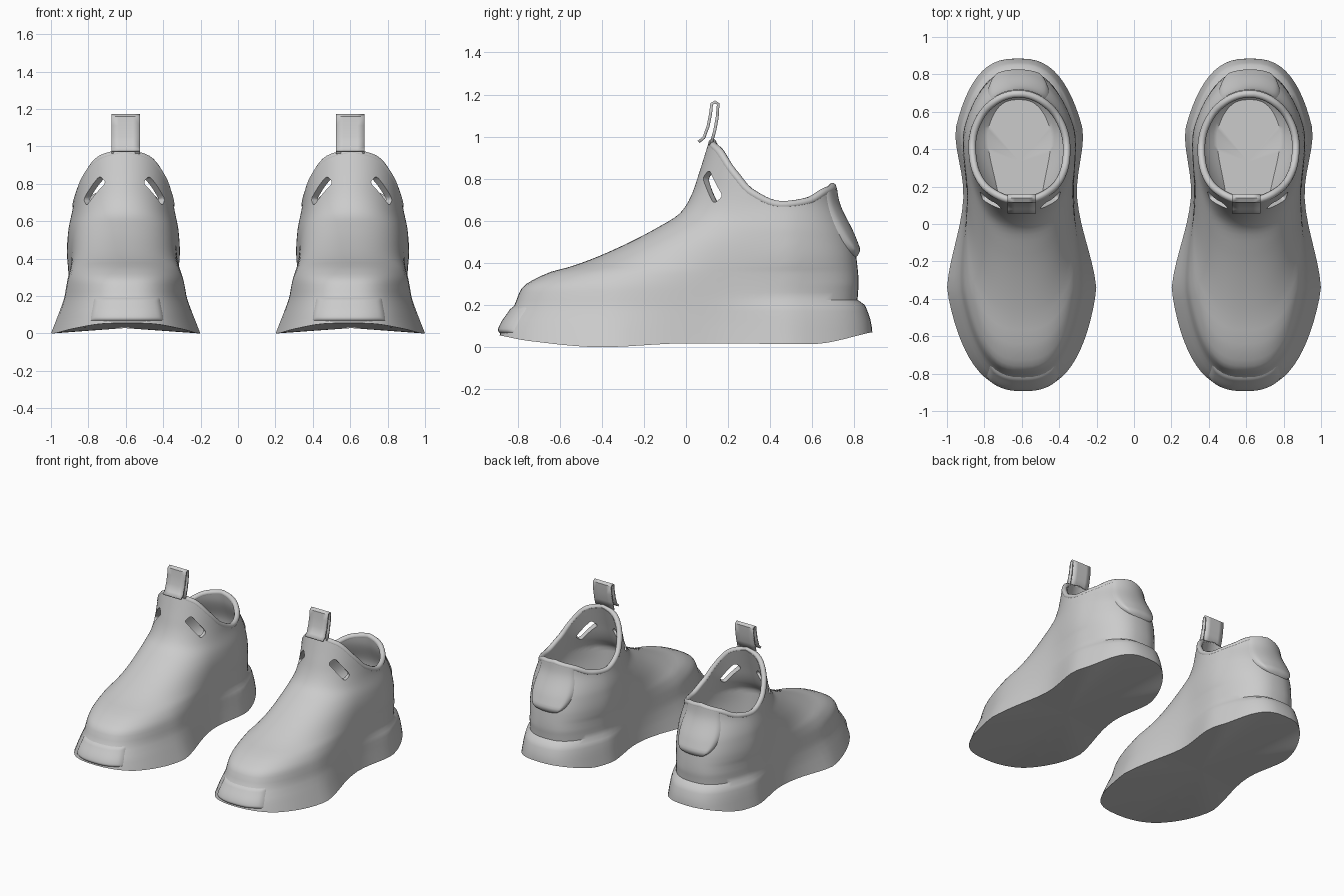
import bpy, bmesh, math
from mathutils import Vector, Matrix

old = bpy.data.objects.get("Cube")
if old:
    bpy.data.objects.remove(old, do_unlink=True)

grey = bpy.data.materials.new("plain_grey")
grey.use_nodes = True
grey.diffuse_color = (0.6, 0.6, 0.6, 1)
grey.node_tree.nodes["Principled BSDF"].inputs["Base Color"].default_value = (0.6, 0.6, 0.6, 1)


def curve(points):
    """Monotone smooth interpolation through (position, value) pairs."""
    xs, ys = zip(*points)
    n = len(xs)
    d = [(ys[i + 1] - ys[i]) / (xs[i + 1] - xs[i]) for i in range(n - 1)]
    m = [d[0]] + [2 * a * b / (a + b) if a * b > 0 else 0 for a, b in zip(d, d[1:])] + [d[-1]]

    def value(x):
        if x <= xs[0]:
            return ys[0]
        if x >= xs[-1]:
            return ys[-1]
        i = max(k for k in range(n - 1) if xs[k] <= x)
        h = xs[i + 1] - xs[i]
        t = (x - xs[i]) / h
        return ((1 + 2 * t) * (1 - t) ** 2 * ys[i] + t * (1 - t) ** 2 * h * m[i]
                + t * t * (3 - 2 * t) * ys[i + 1] + t * t * (t - 1) * h * m[i + 1])
    return value


# Toe and heel outlines by height
front = curve([(0, -.885), (.07, -.885), (.2, -.815), (.28, -.78), (.355, -.65), (.385, -.54),
               (.46, -.35), (.56, -.15), (.64, -.025), (.72, .025), (.82, .06), (.98, .11)])
back = curve([(0, .885), (.07, .885), (.2, .85), (.225, .815), (.3, .82), (.42, .81),
              (.53, .785), (.7, .72), (.77, .71), (.98, .69)])
# Half widths by height at the forefoot, waist and heel
fore_w = curve([(0, .426), (.1, .385), (.2, .352), (.3, .333), (.37, .315), (.46, .29), (.6, .27), (.98, .26)])
waist_w = curve([(0, .307), (.2, .29), (.35, .285), (.5, .28), (.7, .262), (.98, .255)])
heel_w = curve([(0, .395), (.2, .36), (.225, .347), (.42, .335), (.55, .312), (.7, .272), (.98, .26)])
# Outline roundness by height, from blunt at the sole to elliptical at the collar
roundness = curve([(.3, .75), (.75, 1)])
# Ground line along the length and collar height by angle from the front
ground = curve([(-.88, .055), (-.75, .03), (-.4, 0), (0, .018), (.6, .015), (.88, .07)])
collar = curve([(0, .97), (30, .935), (60, .82), (78, .735), (105, .675), (127, .69), (150, .735), (180, .76)])


def collar_z(a):
    deg = math.degrees(a) % 360
    return collar(min(deg, 360 - deg))


def surface(a, z, inset=0.0, toe_limit=-1.0):
    """Point on the shoe at an angle from the toe and a height."""
    f, b = max(front(z) + inset * 1.2, toe_limit), back(z) - inset
    y = (f + b) / 2 - (b - f) / 2 * math.cos(a)
    w = curve([(-.35, fore_w(z)), (.15, waist_w(z)), (.5, heel_w(z))])(y) - inset
    s = math.sin(a)
    return Vector((.606 + .016 * y + math.copysign(abs(s) ** roundness(z), s) * w, y, z))


def activate(ob):
    bpy.ops.object.select_all(action='DESELECT')
    ob.select_set(True)
    bpy.context.view_layer.objects.active = ob


def finish(name, bm, angle=40):
    bmesh.ops.recalc_face_normals(bm, faces=bm.faces)
    me = bpy.data.meshes.new(name)
    bm.to_mesh(me)
    bm.free()
    ob = bpy.data.objects.new(name, me)
    bpy.context.collection.objects.link(ob)
    me.materials.append(grey)
    activate(ob)
    bpy.ops.object.shade_smooth_by_angle(angle=math.radians(angle))
    return ob


def grid(rows, closed):
    bm = bmesh.new()
    vs = [[bm.verts.new(p) for p in row] for row in rows]
    n = len(rows[0])
    for r, q in zip(vs, vs[1:]):
        for i in range(n if closed else n - 1):
            j = (i + 1) % n
            bm.faces.new((r[i], r[j], q[j], q[i]))
    return bm, vs


def cap(bm, ring):
    c = bm.verts.new(sum((v.co for v in ring), Vector()) / len(ring))
    for i, v in enumerate(ring):
        bm.faces.new((v, ring[(i + 1) % len(ring)], c))


SEG = 80
angles = [2 * math.pi * i / SEG for i in range(SEG)]


def shoe_body():
    rows = [[surface(a, 0) for a in angles]]
    for p in rows[0]:
        p.z = ground(p.y)
    rows += [[surface(a, z) for a in angles] for z in (.09, .13, .17, .2, .225, .26)]
    n = 36
    rows += [[surface(a, .26 + (collar_z(a) - .26) * k / n) for a in angles] for k in range(1, n + 1)]
    # inner lining rounding in to the footbed
    n = 24
    rows += [[surface(a, collar_z(a) + (.3 - collar_z(a)) * t, .035 + .12 * t ** 4, 0)
              for a in angles] for t in (k / n for k in range(n + 1))]
    bm, vs = grid(rows, True)
    cap(bm, vs[0])
    cap(bm, vs[-1])
    return finish("left_shoe_body", bm)


def cut_slot(body, flip):
    """Lacing slot through the collar on one side of the tongue."""
    lo, hi = Vector((.2 * flip, .155, .705)), Vector((.14 * flip, .085, .82))
    d = (hi - lo).normalized()
    n = Vector((.7 * flip, -.65, .25))
    n = (n - d * n.dot(d)).normalized()
    rot = Matrix((d, n.cross(d), n)).transposed().to_4x4()
    bm = bmesh.new()
    bmesh.ops.create_cube(bm, size=1, matrix=Matrix.Diagonal((.165, .058, .2, 1)))
    edges = [e for e in bm.edges if abs(e.verts[0].co.z - e.verts[1].co.z) > .1]
    bmesh.ops.bevel(bm, geom=edges, offset=.018, segments=3, affect='EDGES', profile=.5)
    bmesh.ops.transform(bm, matrix=Matrix.Translation((lo + hi) / 2 + Vector((.606, 0, 0))) @ rot, verts=bm.verts)
    cutter = finish("slot_cutter", bm)
    cutter.hide_render = True
    mod = body.modifiers.new("slot", 'BOOLEAN')
    mod.operation, mod.solver, mod.object = 'DIFFERENCE', 'EXACT', cutter
    activate(body)
    bpy.ops.object.modifier_apply(modifier=mod.name)
    bpy.data.objects.remove(cutter, do_unlink=True)


def pad(name, centre, half, top, bottom, off, rounded):
    """Raised panel that follows the shoe surface."""
    rows = []
    for k in range(21):
        v = k / 20
        wide = math.sqrt(max(.004, 1 - (max(0, v - .25) / .75) ** 2)) if rounded else 1
        row = []
        for i in range(25):
            u = i / 12 - 1
            a = centre + half * u * wide
            z_top = top if top else collar_z(a)
            e = min(1, (1 - abs(u)) * 4, (1 - v) * 6, 1 if rounded else v * 6)
            lift = off * (.2 + v * v) if rounded else off
            row.append(surface(a, z_top + (bottom - z_top) * v, .008 - (lift + .008) * math.sin(e * math.pi / 2)))
        rows.append(row)
    return finish(name, grid(rows, False)[0], 60)


def rim():
    """Rolled edge around the opening."""
    path = [surface(a, collar_z(a), .016) for a in angles]
    rows = []
    for i, p in enumerate(path):
        t = (path[(i + 1) % SEG] - path[i - 1]).normalized()
        out = t.cross(Vector((0, 0, 1))).normalized()
        up = out.cross(t)
        rows.append([p + .02 * (out * math.cos(b) + up * math.sin(b))
                     for b in (2 * math.pi * k / 10 for k in range(10))])
    return finish("left_collar_rim", grid(rows + rows[:1], True)[0], 80)


def pull_tab():
    """Folded strap standing on the tongue."""
    path = [(.06, .975), (.085, .995), (.105, 1.05), (.117, 1.11), (.122, 1.155), (.138, 1.165),
            (.153, 1.155), (.148, 1.09), (.137, 1.03), (.118, .96)]
    rows = [[Vector((.6 + .075 * u, y, z)) for u in (-1, -.5, 0, .5, 1)] for y, z in path]
    ob = finish("left_pull_tab", grid(rows, False)[0], 50)
    mod = ob.modifiers.new("thickness", 'SOLIDIFY')
    mod.thickness, mod.offset = .014, 0
    return ob


# Left shoe
body = shoe_body()
for flip in (1, -1):
    cut_slot(body, flip)
activate(body)
bpy.ops.object.shade_smooth_by_angle(angle=math.radians(40))
parts = [body, rim(), pull_tab(),
         pad("left_heel_pad", math.pi, math.radians(34), 0, .42, .028, True),
         pad("left_toe_bumper", 0, math.radians(25), .2, .06, .008, False)]

# Right shoe as a mirrored copy
for part in parts:
    twin = part.copy()
    twin.name = part.name.replace("left", "right")
    twin.data = part.data.copy()
    twin.data.transform(Matrix.Diagonal((-1, 1, 1, 1)))
    twin.data.flip_normals()
    bpy.context.collection.objects.link(twin)
